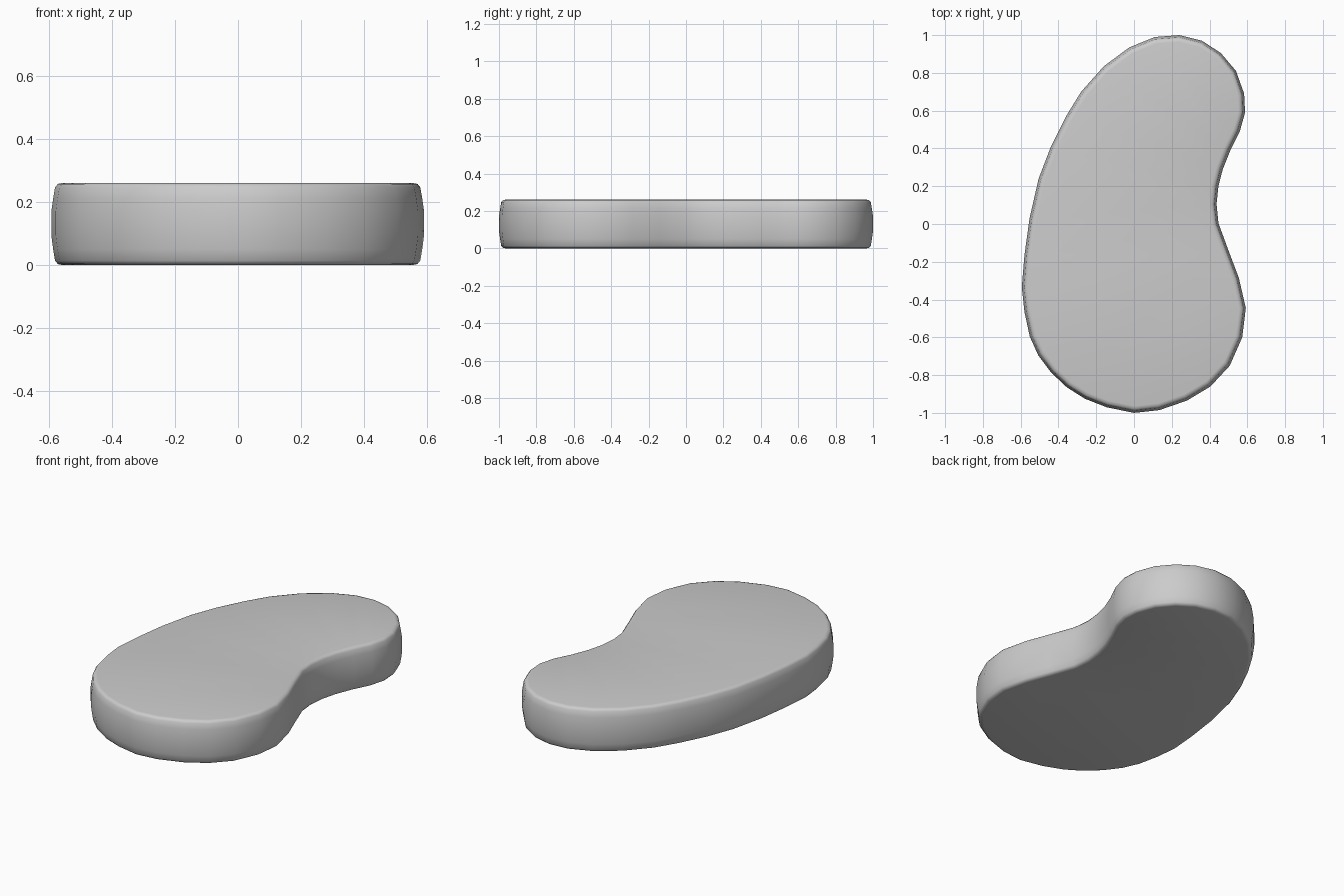
import bpy, bmesh
from mathutils import Vector

if "Cube" in bpy.data.objects:
    bpy.data.objects.remove(bpy.data.objects["Cube"])

# Kidney outline seen from above, clockwise from the far tip
outline = [Vector(p) for p in [
    (.24, 1), (.36, .97), (.46, .905), (.54, .81), (.583, .69), (.588, .59),
    (.56, .49), (.51, .39), (.47, .29), (.447, .2), (.437, .105), (.447, .005),
    (.5, -.14), (.555, -.285), (.592, -.445), (.573, -.6), (.507, -.75), (.405, -.86),
    (.28, -.935), (.135, -.985), (0, -1), (-.145, -.97), (-.26, -.925), (-.355, -.865),
    (-.44, -.785), (-.507, -.695), (-.552, -.595), (-.58, -.465), (-.594, -.335),
    (-.58, -.165), (-.553, .03), (-.505, .24), (-.44, .41), (-.36, .57), (-.28, .7),
    (-.16, .835), (-.025, .935), (.11, .99)]]

# Side profile: (inset from outline, height), a gently bulging wall with soft rims
profile = [(.036, 0), (.021, .003), (.012, .014), (.006, .05), (0, .095),
           (0, .17), (.006, .212), (.012, .247), (.021, .258), (.036, .261)]

n = len(outline)


def inward(i):
    t = (outline[(i + 1) % n] - outline[i - 1]).normalized()
    return Vector((t.y, -t.x))


# Stack the inset outlines into rings, then bridge and cap them
bm = bmesh.new()
rings = []
for inset, z in profile:
    rings.append([bm.verts.new((*(outline[i] + inward(i) * inset), z)) for i in range(n)])
for low, high in zip(rings, rings[1:]):
    for i in range(n):
        j = (i + 1) % n
        bm.faces.new((low[i], low[j], high[j], high[i])).smooth = True
caps = [bm.faces.new(rings[0]), bm.faces.new(rings[-1])]
bmesh.ops.triangulate(bm, faces=caps)
bmesh.ops.recalc_face_normals(bm, faces=bm.faces)

mesh = bpy.data.meshes.new("kidney_slab")
bm.to_mesh(mesh)
bm.free()
slab = bpy.data.objects.new("kidney_slab", mesh)
bpy.context.collection.objects.link(slab)

# Smooth rims
bpy.context.view_layer.objects.active = slab
slab.select_set(True)
bpy.ops.object.shade_smooth_by_angle(angle=1.05)
